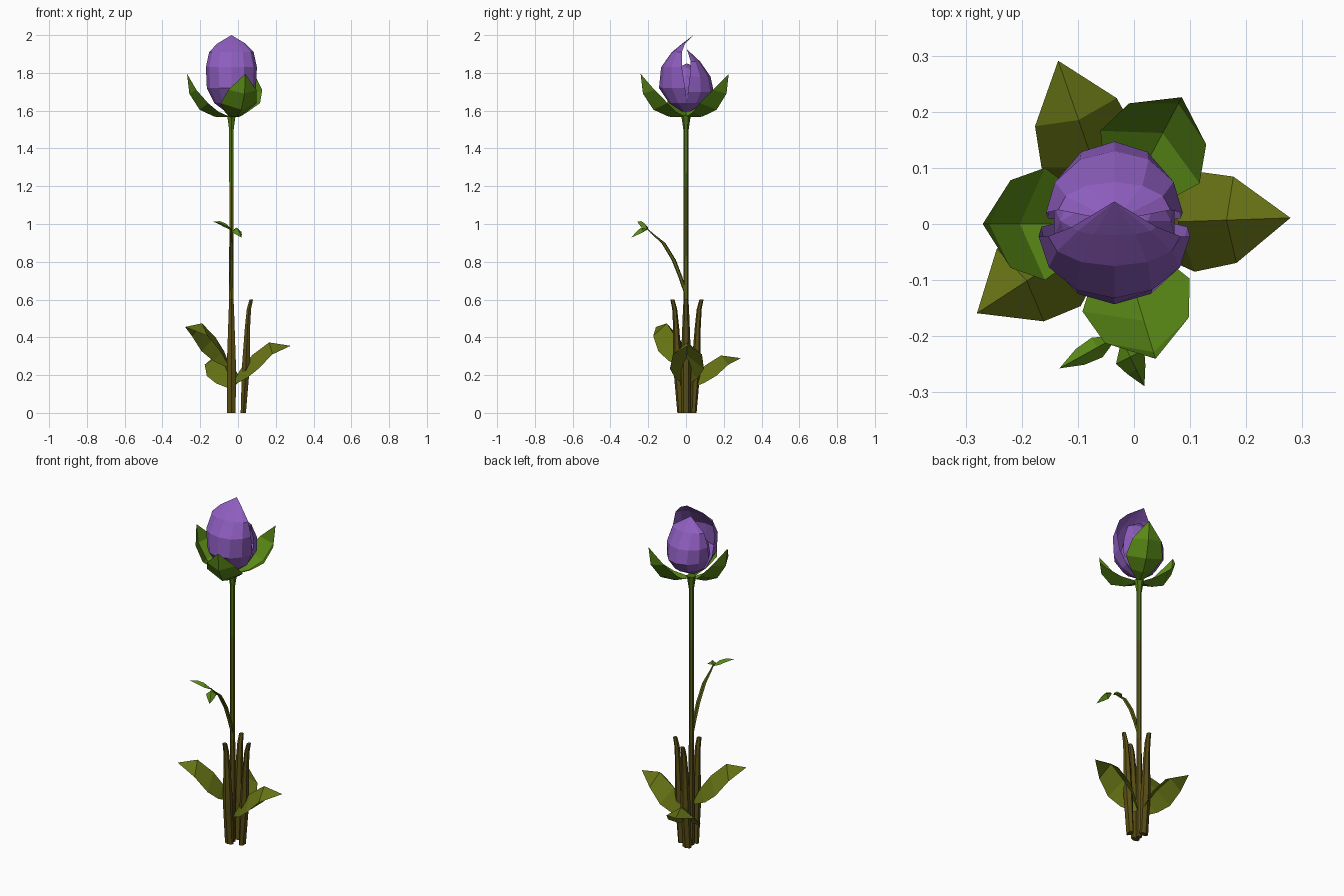
import bpy, math
from math import sin, cos, pi, radians

if "Cube" in bpy.data.objects:
    bpy.data.objects.remove(bpy.data.objects["Cube"])

CX = -0.035  # x of the main stem


def material(name, r, g, b):
    m = bpy.data.materials.new(name)
    m.diffuse_color = (r, g, b, 1)
    m.use_nodes = True
    m.node_tree.nodes["Principled BSDF"].inputs["Base Color"].default_value = m.diffuse_color
    return m


PURPLE = material("petal_purple", 0.27, 0.11, 0.52)
SEPAL = material("sepal_green", 0.10, 0.25, 0.008)
GREEN = material("stem_green", 0.08, 0.17, 0.008)
OLIVE = material("leaf_olive", 0.13, 0.165, 0.007)
MOSS = material("stem_moss", 0.10, 0.11, 0.007)
BROWN = material("stalk_brown", 0.10, 0.075, 0.007)


def make(name, verts, faces, mats):
    me = bpy.data.meshes.new(name)
    me.from_pydata(verts, [], faces)
    for m in mats:
        me.materials.append(m)
    ob = bpy.data.objects.new(name, me)
    bpy.context.collection.objects.link(ob)
    return ob


def sheet(name, rows, mat):
    """Open surface through equal-length rows; a one-point last row becomes a tip."""
    verts, faces, n = [p for r in rows for p in r], [], len(rows[0])
    for i in range(len(rows) - 1):
        for j in range(n - 1):
            a, b = i * n + j, (i + 1) * n
            if len(rows[i + 1]) == 1:
                faces.append((a, a + 1, b))
            else:
                faces.append((a, a + 1, b + j + 1, b + j))
    return make(name, verts, faces, [mat])


def leaf(name, rows, tip, origin, angle, mat):
    """Rows are (mid r, mid z, edge r, edge half width, edge z), folded at the midrib."""
    c, s = cos(radians(angle)), sin(radians(angle))

    def place(r, t, z):
        return (origin[0] + r * c - t * s, origin[1] + r * s + t * c, origin[2] + z)
    pts = [[place(er, -w, ez), place(r, 0, z), place(er, w, ez)] for r, z, er, w, ez in rows]
    return sheet(name, pts + [[place(tip[0], 0, tip[1])]], mat)


def tube(name, path, sides, mats, limits=()):
    """Path points are (x, y, z, radius x, radius y); limits are heights where colour changes."""
    verts, faces = [], []
    for x, y, z, rx, ry in path:
        for k in range(sides):
            a = 2 * pi * (k + 0.5) / sides
            verts.append((x + rx * cos(a), y + ry * sin(a), z))
    for i in range(len(path) - 1):
        for k in range(sides):
            a, b = i * sides + k, i * sides + (k + 1) % sides
            faces.append((a, b, b + sides, a + sides))
    faces.append(tuple(reversed(range(sides))))
    faces.append(tuple(range(len(verts) - sides, len(verts))))
    ob = make(name, verts, faces, mats)
    for p in ob.data.polygons:
        p.material_index = sum(p.center.z > h for h in limits)
    return ob


def petal(name, rows, tip):
    """Rows are (z, half width, y at the middle, y at the edges)."""
    pts = []
    for z, w, ym, ye in rows:
        ts = [pi / 2 * k / 3 for k in range(-3, 4)]
        pts.append([(CX + w * sin(t), ye + (ym - ye) * cos(t), z) for t in ts])
    return sheet(name, pts + [[tip]], PURPLE)


# Main stem, flaring under the flower
stem = [(0, .016), (.3, .016), (.6, .014), (.9, .013), (1.2, .013), (1.5, .014), (1.54, .02), (1.575, .026)]
tube("main_stem", [(CX, 0, z, r, r) for z, r in stem], 6, [BROWN, MOSS, GREEN], (.6, 1.1))

# Cut stalks around the base
for i, (dx, dy, x0, y0) in enumerate([(1, 0, .028, 0), (0, -1, CX, -.03), (0, 1, CX, .04)]):
    path = []
    for z, out, wide, thick in [(0, 0, .026, .016), (.25, .014, .028, .024),
                                (.45, .022, .02, .016), (.55, .03, .016, .013), (.6, .042, .013, .011)]:
        rx, ry = (thick, wide) if dx else (wide, thick)
        path.append((x0 + dx * out, y0 + dy * out, z, rx, ry))
    tube(f"base_stalk_{i + 1}", path, 6, [BROWN])

# Broad basal leaves: angle, height shift, steepness, reach
basal = [(.01, .14, .02, .015, .13), (.05, .22, .08, .06, .165), (.11, .30, .14, .09, .22),
         (.20, .375, .215, .077, .305)]
for i, (angle, dz, k, reach) in enumerate([(2, 0, .9, 1), (109, -.065, .7, .98), (213, .10, .95, .93)]):
    rows = [(r * reach, .355 - (.355 - z) * k, er * reach, w, .355 - (.355 - ez) * k)
            for r, z, er, w, ez in basal]
    leaf(f"basal_leaf_{i + 1}", rows, (.314 * reach, .355), (CX, 0, dz), angle, OLIVE)

# Side shoot with two leaflets
shoot = [(0, .63, .010), (-.03, .72, .011), (-.065, .81, .012), (-.12, .90, .011), (-.18, .95, .006), (-.205, .975, .004)]
tube("side_shoot", [(CX, y, z, r, r) for y, z, r in shoot], 5, [MOSS])
leaf("leaflet_1", [(0, 0, 0, .004, -.005), (.035, .03, .035, .02, .012), (.07, .042, .07, .016, .028)],
     (.112, .04), (CX, -.203, .973), 209, SEPAL)
leaf("leaflet_2", [(0, 0, 0, .004, -.005), (.03, .008, .03, .028, -.015), (.055, -.01, .055, .018, -.028)],
     (.088, -.045), (-.02, -.21, .973), -64, SEPAL)

# Cupped sepals: angle and reach
cup = [(.01, 1.565, .01, .015, 1.568), (.09, 1.568, .07, .06, 1.595), (.17, 1.605, .125, .10, 1.64),
       (.225, 1.69, .187, .078, 1.71)]
for i, (angle, reach) in enumerate([(180, .99), (62, 1.08), (-73, 1.06)]):
    rows = [(r * reach, z, er * reach, w, ez) for r, z, er, w, ez in cup]
    leaf(f"sepal_{i + 1}", rows, (.237 * reach, 1.795), (CX, 0, 0), angle, SEPAL)

# Flower bud: overlapping front and back petals round a core
petal("front_petal", [(1.595, .03, -.02, 0), (1.64, .09, -.09, .005), (1.72, .13, -.143, -.005),
                      (1.83, .135, -.132, -.022), (1.91, .118, -.075, -.022), (1.955, .075, -.02, -.005)],
      (CX, .04, 2.0))
petal("back_petal", [(1.595, .03, .02, 0), (1.64, .085, .105, .005), (1.70, .118, .147, .01),
                     (1.78, .122, .13, .02), (1.86, .10, .075, .025)], (CX, .005, 1.925))
bpy.ops.mesh.primitive_ico_sphere_add(subdivisions=2, radius=1, location=(CX, .005, 1.725))
core = bpy.context.object
core.name = "bud_core"
core.scale = (.113, .085, .125)
core.data.materials.append(PURPLE)
